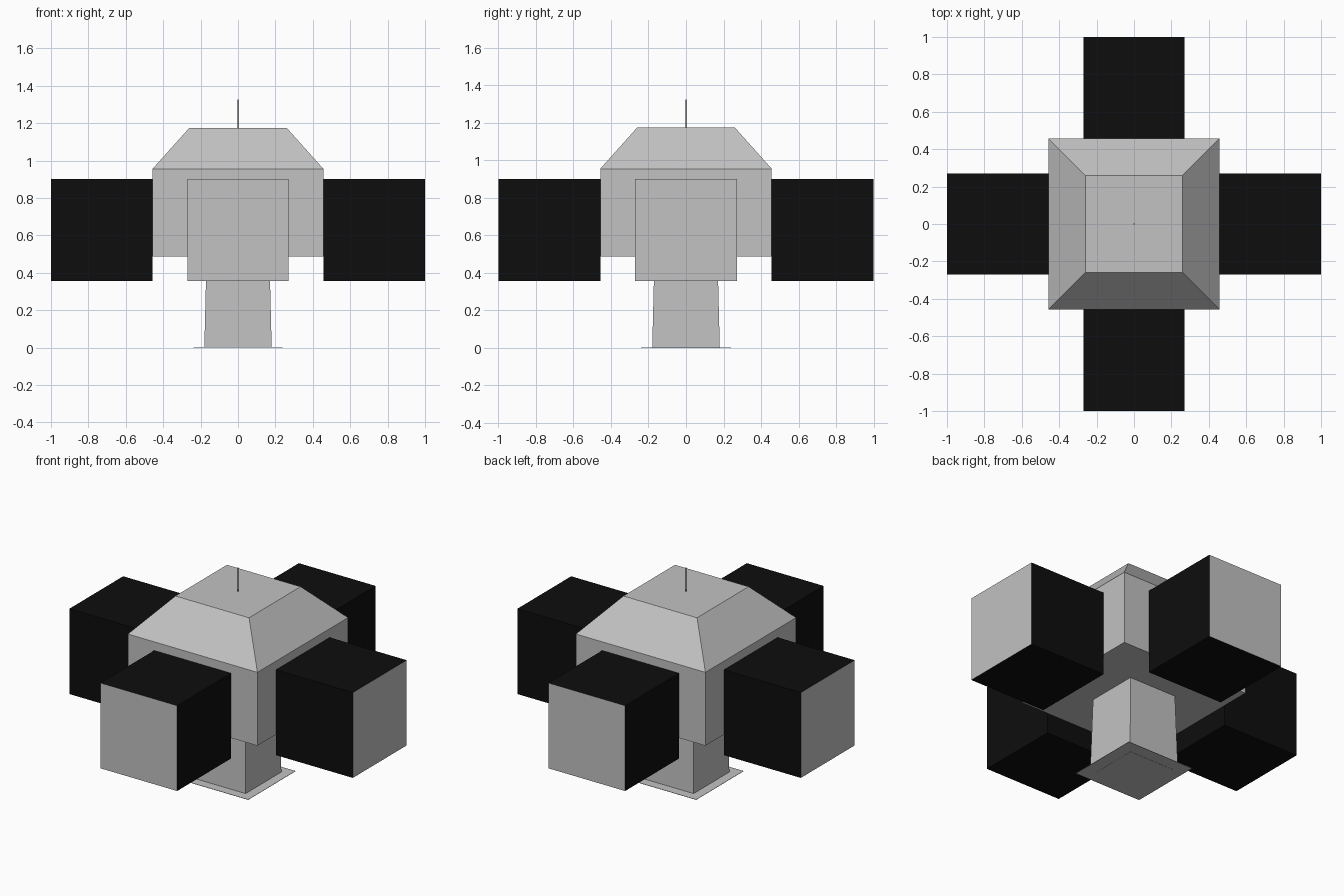
import bpy, bmesh, math
from mathutils import Matrix

if "Cube" in bpy.data.objects:
    bpy.data.objects.remove(bpy.data.objects["Cube"])

def mat(name, c):
    m = bpy.data.materials.new(name)
    m.diffuse_color = (*c, 1)
    m.use_nodes = True
    m.node_tree.nodes["Principled BSDF"].inputs["Base Color"].default_value = m.diffuse_color
    return m

grey = mat("light grey", (0.54, 0.54, 0.54))
black = mat("black", (0.004, 0.004, 0.004))

def finish(name, bm, mats):
    me = bpy.data.meshes.new(name)
    bm.to_mesh(me)
    bm.free()
    for m in mats:
        me.materials.append(m)
    ob = bpy.data.objects.new(name, me)
    bpy.context.collection.objects.link(ob)
    return ob

def square_ring(bm, h, z):
    return [bm.verts.new((x * h, y * h, z)) for x, y in ((-1, -1), (1, -1), (1, 1), (-1, 1))]

def square_loft(name, profile, mats, bottom=True, top=True):
    """Stack of square sections given as (half width, height)."""
    bm = bmesh.new()
    rings = [square_ring(bm, h, z) for h, z in profile]
    for a, b in zip(rings, rings[1:]):
        for i in range(4):
            j = (i + 1) % 4
            bm.faces.new((a[i], a[j], b[j], b[i]))
    if bottom:
        bm.faces.new(rings[0][::-1])
    if top:
        bm.faces.new(rings[-1])
    return finish(name, bm, mats)

# Main body with sloped roof
square_loft("body", [(0.457, 0.487), (0.457, 0.955), (0.26, 1.175)], [grey])

# Slightly tapered stem
square_loft("stem", [(0.18, 0.001), (0.168, 0.487)], [grey], bottom=False, top=False)

# Thin foot plate with an upward-facing inset frame in its underside
square_loft("foot_plate", [(0.18, 0.0), (0.239, 0.0), (0.239, 0.002), (0.18, 0.002)],
            [grey], bottom=False, top=False).data.flip_normals()
square_loft("foot_frame", [(0.18, 0.001), (0.157, 0.001)], [grey], bottom=False, top=False)
square_loft("foot_centre", [(0.157, 0.0), (0.157, 0.002)], [grey])

# Four side boxes: black with a grey outer face
for i, side in enumerate(("right", "back", "left", "front")):
    bm = bmesh.new()
    bmesh.ops.create_cube(bm, size=1, matrix=Matrix.Translation((0.7285, 0, 0.628))
                          @ Matrix.Diagonal((0.543, 0.542, 0.544, 1)))
    for f in bm.faces:
        f.material_index = 0 if f.normal.x > 0.9 else 1
    bm.transform(Matrix.Rotation(i * math.pi / 2, 4, 'Z'))
    finish(side + "_box", bm, [grey, black])

# Thin antenna on the roof
square_loft("antenna", [(0.003, 1.17), (0.003, 1.325)], [black])

# Make foot plate normals consistent
me = bpy.data.objects["foot_plate"].data
bm = bmesh.new()
bm.from_mesh(me)
for f in bm.faces:
    f.normal_update()
    c = f.calc_center_median()
    out = f.normal.z * (c.z - 0.001) + f.normal.x * c.x + f.normal.y * c.y
    if out < 0:
        f.normal_flip()
bm.to_mesh(me)
bm.free()
